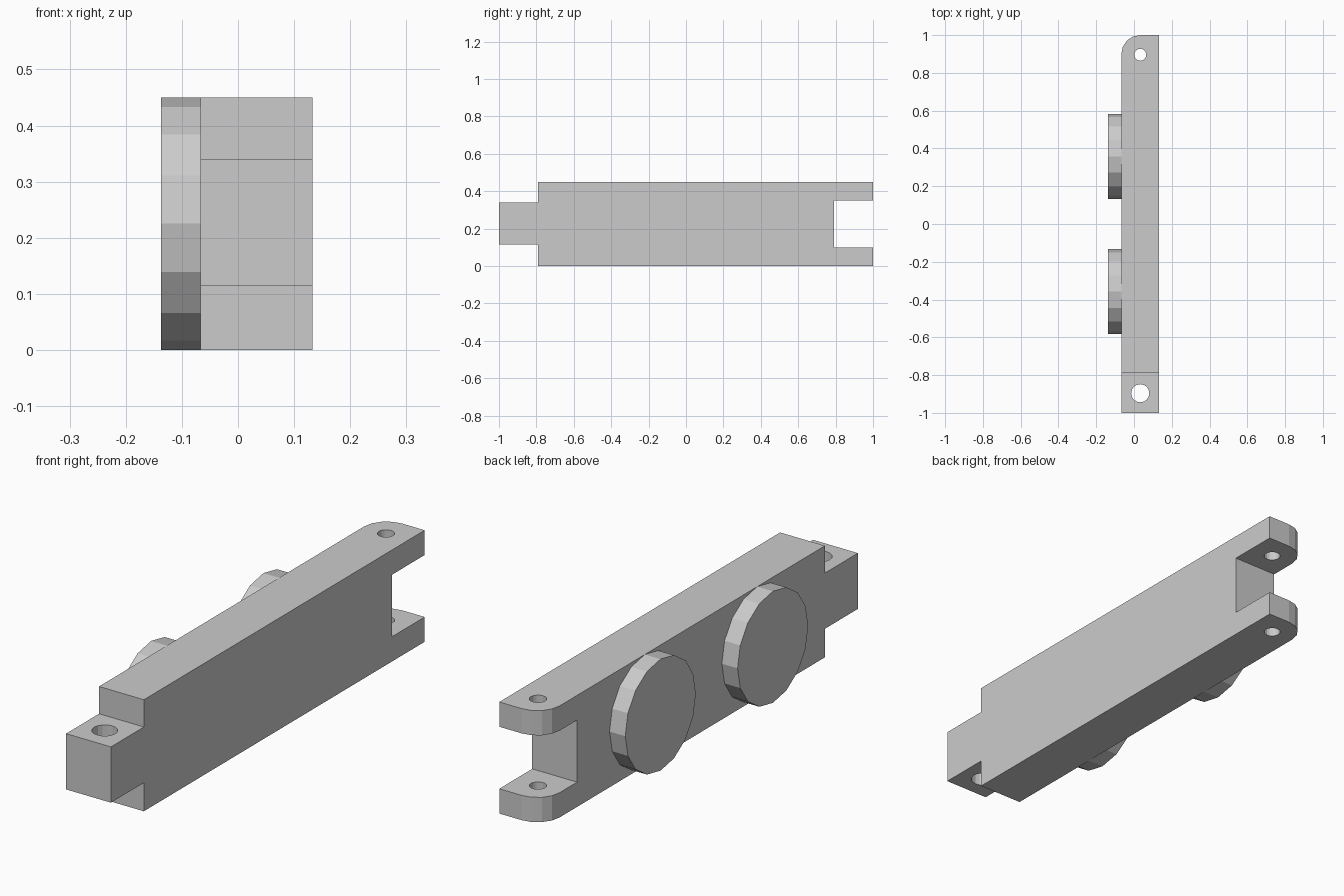
import bpy, bmesh
from math import pi
from mathutils import Matrix

if "Cube" in bpy.data.objects:
    bpy.data.objects.remove(bpy.data.objects["Cube"])

X0, X1, H = -0.067, 0.133, 0.45
PIN_X = (X0 + X1) / 2


def finish(bm, name):
    bmesh.ops.recalc_face_normals(bm, faces=bm.faces)
    mesh = bpy.data.meshes.new(name)
    bm.to_mesh(mesh)
    bm.free()
    obj = bpy.data.objects.new(name, mesh)
    bpy.context.collection.objects.link(obj)
    return obj


def cylinder(name, radius, depth, matrix, sides=16):
    bm = bmesh.new()
    bmesh.ops.create_cone(bm, cap_ends=True, segments=sides, radius1=radius,
                          radius2=radius, depth=depth, matrix=matrix)
    return finish(bm, name)


# Link bar: side profile (y, z) with tongue at the front and fork at the back
profile = [(-1, 0.115), (-0.79, 0.115), (-0.79, 0), (1, 0), (1, 0.1), (0.79, 0.1),
           (0.79, 0.35), (1, 0.35), (1, H), (-0.79, H), (-0.79, 0.34), (-1, 0.34)]
bm = bmesh.new()
face = bm.faces.new([bm.verts.new((X0, y, z)) for y, z in profile])
ext = bmesh.ops.extrude_face_region(bm, geom=[face])
bmesh.ops.translate(bm, vec=(X1 - X0, 0, 0),
                    verts=[g for g in ext["geom"] if isinstance(g, bmesh.types.BMVert)])

# Rounded outer corner on both fork arms
corners = [e for e in bm.edges
           if all(abs(v.co.x - X0) < 1e-4 and v.co.y > 0.99 for v in e.verts)]
bmesh.ops.bevel(bm, geom=corners, offset=0.1, segments=4, profile=0.5, affect='EDGES')
bar = finish(bm, "link_bar")

# Vertical pin holes through tongue and fork
for name, y, r in (("tongue_hole", -0.896, 0.048), ("fork_hole", 0.896, 0.032)):
    cutter = cylinder(name, r, 1, Matrix.Translation((PIN_X, y, H / 2)))
    cutter.hide_render = True
    cutter.hide_set(True)
    mod = bar.modifiers.new(name, 'BOOLEAN')
    mod.operation = 'DIFFERENCE'
    mod.solver = 'EXACT'
    mod.object = cutter

# Two round discs on the outer side
for name, y in (("front_disc", -0.358), ("back_disc", 0.358)):
    cylinder(name, H / 2, 0.07,
             Matrix.Translation((X0 - 0.035, y, H / 2)) @ Matrix.Rotation(pi / 2, 4, 'Y'))
